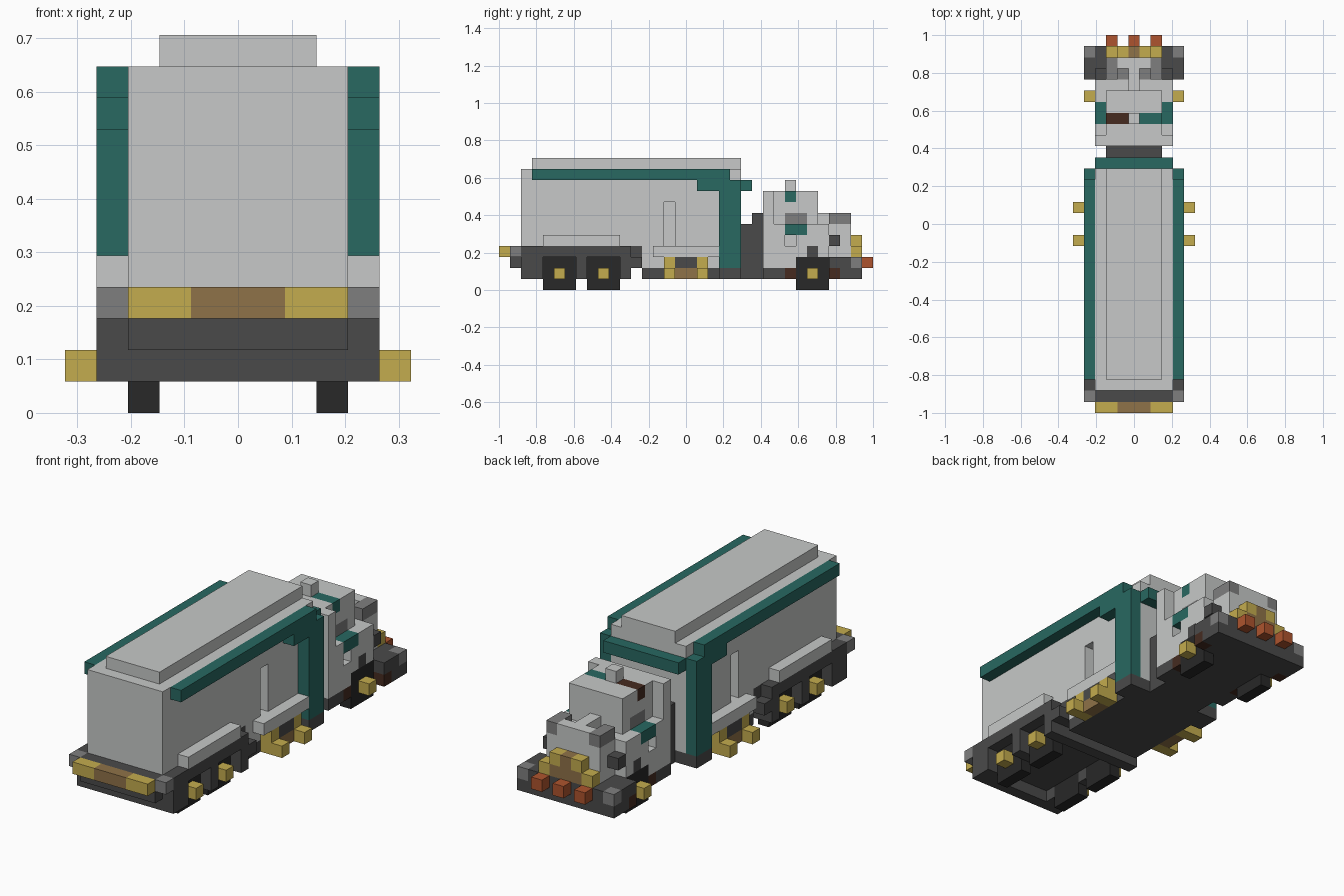
import bpy, bmesh
from mathutils import Vector

if "Cube" in bpy.data.objects:
    bpy.data.objects.remove(bpy.data.objects["Cube"], do_unlink=True)

UNIT = 2 / 34          # edge length of one block
LENGTH = 34


def linear(c):
    c /= 255
    return c / 12.92 if c < 0.04 else ((c + 0.055) / 1.055) ** 2.4


def material(name, *rgb):
    mat = bpy.data.materials.new(name)
    colour = [linear(c) for c in rgb] + [1]
    mat.use_nodes = True
    mat.diffuse_color = colour
    shader = mat.node_tree.nodes["Principled BSDF"]
    shader.inputs["Base Color"].default_value = colour
    shader.inputs["Roughness"].default_value = 0.8
    return mat


white = material("pale_grey", 199, 201, 200)
teal = material("teal", 40, 104, 97)
dark = material("charcoal", 74, 74, 74)
grey = material("mid_grey", 127, 127, 127)
black = material("tyre_black", 40, 40, 40)
gold = material("brass", 196, 172, 78)
tan = material("bronze", 143, 114, 72)
orange = material("rust_orange", 174, 84, 46)
brown = material("dark_brown", 70, 43, 32)

cells = {}             # block position -> part name
part_material = {}


def fill(part, mat, x, y, z, sides=(-1, 1)):
    """Fill blocks: x counts columns out from the centre, y runs tail to nose."""
    part_material[part] = mat
    for i in range(x[0], x[1] + 1):
        for j in range(*y):
            for k in range(*z):
                for side in sides:
                    cells[side * i, j, k] = part


def clear(x, y, z):
    for i in range(x[0], x[1] + 1):
        for j in range(*y):
            for k in range(*z):
                cells.pop((i, j, k), None)
                cells.pop((-i, j, k), None)


# Chassis, hollow between the rear wheels and narrow at the coupling
fill("chassis", dark, (0, 3), (2, 13), (2, 4))
fill("chassis", dark, (0, 3), (2, 12), (1, 2))
clear((0, 2), (3, 11), (1, 2))
fill("chassis", dark, (0, 3), (13, 22), (1, 2))
fill("chassis", dark, (0, 2), (22, 24), (1, 2))
fill("chassis", dark, (0, 3), (24, 33), (1, 2))
fill("pillar_base", dark, (4, 4), (20, 22), (1, 2))

# Trailer body with a side slot, and roof
fill("trailer_body", white, (0, 3), (2, 22), (4, 11))
fill("trailer_body", white, (0, 3), (13, 22), (2, 4))
clear((3, 3), (15, 16), (4, 8))
fill("roof_panel", white, (0, 2), (3, 22), (11, 12))

# Teal trim
fill("roof_trim", teal, (4, 4), (3, 21), (10, 11))
fill("roof_trim", teal, (4, 4), (18, 22), (9, 10))
fill("trim_pillar", teal, (4, 4), (20, 22), (2, 9))
fill("front_trim", teal, (0, 3), (22, 23), (9, 10))

# Rear bogie frame, wheels and hubs
fill("bogie_frame", dark, (4, 4), (2, 12), (1, 4))
fill("bogie_frame", dark, (4, 4), (12, 13), (2, 3))
fill("bogie_fender", white, (4, 4), (4, 11), (4, 5))


def wheel(name, start):
    clear((3, 4), (start, start + 3), (0, 3))
    fill(name, black, (3, 3), (start, start + 3), (0, 3))
    fill(name + "_hub", gold, (4, 4), (start + 1, start + 2), (1, 2))


wheel("rear_wheel", 4)
wheel("middle_wheel", 8)

# Tail bumper
fill("tail_beam", dark, (0, 3), (1, 2), (2, 4))
fill("tail_corner", grey, (4, 4), (1, 2), (3, 4))
fill("tail_bumper", gold, (0, 3), (0, 1), (3, 4))
fill("tail_plate", tan, (0, 1), (0, 1), (3, 4))

# Side tanks
fill("side_tank", white, (4, 4), (14, 20), (3, 4))
fill("tank_rail", dark, (4, 4), (16, 18), (2, 3))
fill("tank_panel", tan, (4, 4), (16, 18), (1, 2))
for j in (15, 18):
    fill("tank_bracket", gold, (4, 4), (j, j + 1), (1, 3))
    fill("tank_cap", gold, (5, 5), (j, j + 1), (1, 2))

# Coupling between trailer and cab
fill("coupling", dark, (0, 2), (22, 24), (2, 6))
fill("coupling", dark, (0, 2), (23, 24), (6, 7))

# Cab shell
fill("cab", white, (0, 2), (24, 29), (2, 9))
fill("cab", white, (3, 3), (24, 25), (2, 9))
fill("cab", white, (3, 3), (25, 26), (2, 6))
fill("cab", white, (3, 3), (26, 27), (2, 4))
fill("cab", white, (3, 3), (27, 28), (3, 5))
fill("roof_light", white, (0, 0), (26, 27), (9, 10))
fill("roof_slot_left", teal, (1, 2), (26, 27), (8, 9), (1,))
fill("roof_slot_right", brown, (1, 2), (26, 27), (8, 9), (-1,))
fill("cab_window", grey, (2, 2), (26, 28), (6, 7))
fill("side_mirror", teal, (3, 3), (26, 28), (5, 6))

# Bonnet and fenders
fill("bonnet", white, (0, 2), (29, 32), (2, 6))
fill("bonnet_ridge", white, (0, 0), (29, 32), (6, 7))
fill("bonnet_ridge", white, (0, 1), (31, 32), (6, 7))
fill("bonnet_vent", grey, (1, 1), (30, 31), (5, 6))
fill("bonnet_lamp", grey, (2, 2), (30, 32), (6, 7))
fill("front_fender", white, (3, 3), (28, 30), (3, 6))
fill("fender_vent", dark, (3, 3), (28, 29), (3, 4))
fill("fender_lamp", dark, (3, 3), (30, 31), (4, 5))
fill("step", brown, (3, 3), (26, 27), (1, 2))

# Front wheels
wheel("front_wheel", 27)

# Front bumper, grille and lamps
fill("front_bumper", dark, (0, 4), (30, 33), (1, 2))
fill("front_bumper", dark, (0, 3), (30, 33), (2, 3))
fill("front_bumper", dark, (4, 4), (30, 32), (2, 3))
fill("bumper_corner", grey, (4, 4), (32, 33), (2, 3))
fill("wheel_step", brown, (4, 4), (30, 31), (1, 2))
fill("grille_frame", gold, (0, 2), (32, 33), (3, 4))
fill("grille_frame", gold, (0, 1), (32, 33), (4, 5))
fill("grille", tan, (0, 1), (32, 33), (3, 4))
fill("grille", tan, (0, 0), (32, 33), (4, 5))
for i in (0, 2):
    fill("front_lamp", orange, (i, i), (33, 34), (2, 3))

# Skin each part: keep only block faces open to the air
AXES = [Vector(a) for a in ((1, 0, 0), (0, 1, 0), (0, 0, 1))]


def build(part):
    bm = bmesh.new()
    for cell, name in cells.items():
        if name != part:
            continue
        centre = Vector((cell[0], cell[1] + 0.5 - LENGTH / 2, cell[2] + 0.5))
        for a in range(3):
            for sign in (-1, 1):
                n = AXES[a] * sign
                if tuple(int(c + d) for c, d in zip(cell, n)) in cells:
                    continue
                u, v = AXES[(a + 1) % 3] / 2, AXES[(a + 2) % 3] / 2 * sign
                mid = centre + n / 2
                corners = (mid - u - v, mid + u - v, mid + u + v, mid - u + v)
                bm.faces.new([bm.verts.new(p * UNIT) for p in corners])
    bmesh.ops.remove_doubles(bm, verts=bm.verts, dist=UNIT / 50)
    bmesh.ops.dissolve_limit(bm, angle_limit=0.01, verts=bm.verts, edges=bm.edges)
    mesh = bpy.data.meshes.new(part)
    bm.to_mesh(mesh)
    bm.free()
    mesh.materials.append(part_material[part])
    bpy.context.collection.objects.link(bpy.data.objects.new(part, mesh))


for part in part_material:
    if part in cells.values():
        build(part)
